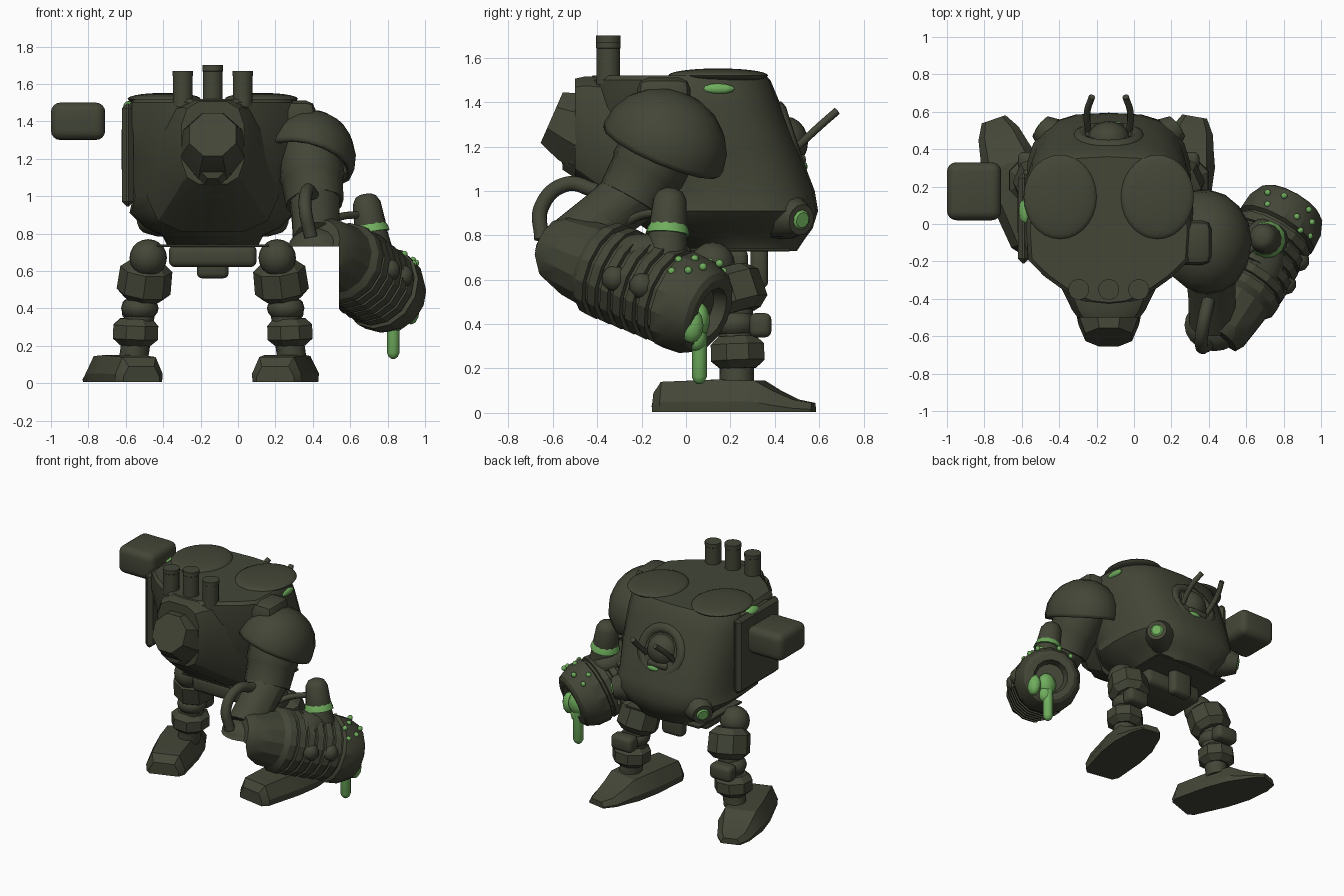
import bpy, bmesh, math
from mathutils import Vector, Matrix

if "Cube" in bpy.data.objects:
    bpy.data.objects.remove(bpy.data.objects["Cube"], do_unlink=True)

CX = -0.135  # centre line of the torso and legs


def material(name, rgb):
    m = bpy.data.materials.new(name)
    m.use_nodes = True
    m.diffuse_color = (*rgb, 1)
    m.node_tree.nodes["Principled BSDF"].inputs["Base Color"].default_value = (*rgb, 1)
    return m


OLIVE = material("dark olive", (0.056, 0.061, 0.038))
GREEN = material("slime green", (0.16, 0.42, 0.11))


def finish(name, bm, mat=OLIVE, angle=35, matrix=None):
    if matrix:
        bm.transform(matrix)
    bmesh.ops.recalc_face_normals(bm, faces=bm.faces)
    me = bpy.data.meshes.new(name)
    bm.to_mesh(me)
    bm.free()
    me.materials.append(mat)
    ob = bpy.data.objects.new(name, me)
    bpy.context.collection.objects.link(ob)
    bpy.ops.object.select_all(action="DESELECT")
    ob.select_set(True)
    bpy.context.view_layer.objects.active = ob
    bpy.ops.object.shade_smooth_by_angle(angle=math.radians(angle))
    return ob


def loft(name, rings, mat=OLIVE, angle=35, matrix=None):
    bm = bmesh.new()
    loops = [[bm.verts.new(p) for p in ring] for ring in rings]
    n = len(loops[0])
    for a, b in zip(loops, loops[1:]):
        for i in range(n):
            j = (i + 1) % n
            bm.faces.new((a[i], a[j], b[j], b[i]))
    bm.faces.new(loops[0][::-1])
    bm.faces.new(loops[-1])
    return finish(name, bm, mat, angle, matrix)


def oval(n, power=1.0, phase=0.0):
    pts = []
    for i in range(n):
        t = math.tau * (i + phase) / n
        c, s = math.cos(t), math.sin(t)
        pts.append((math.copysign(abs(c) ** power, c), math.copysign(abs(s) ** power, s)))
    return pts


def frame(a, b):
    d = (Vector(b) - Vector(a)).normalized()
    u = d.cross(Vector((0, 0, 1)))
    u = u.normalized() if u.length > 0.01 else Vector((1, 0, 0))
    return u, u.cross(d)


def tube(name, a, b, profile, n=16, mat=OLIVE, angle=35):
    """Turned part along a-b; profile is (fraction, radius) pairs."""
    a, b = Vector(a), Vector(b)
    u, w = frame(a, b)
    rings = [[a.lerp(b, t) + r * (u * c + w * s) for c, s in oval(n, 1, 0.5)] for t, r in profile]
    return loft(name, rings, mat, angle)


def ball(name, loc, scale, mat=OLIVE, seg=20):
    bm = bmesh.new()
    bmesh.ops.create_uvsphere(bm, u_segments=seg, v_segments=seg // 2, radius=1)
    return finish(name, bm, mat, 60, Matrix.LocRotScale(Vector(loc), None, Vector(scale)))


def box(name, loc, size, bevel=0.03, segments=3):
    bm = bmesh.new()
    bmesh.ops.create_cube(bm, size=1)
    bm.transform(Matrix.LocRotScale(Vector(loc), None, Vector(size)))
    bmesh.ops.bevel(bm, geom=bm.edges[:], offset=bevel, segments=segments, profile=0.5, affect="EDGES")
    return finish(name, bm)


def hose(name, pts, radius, mat=OLIVE):
    cu = bpy.data.curves.new(name, "CURVE")
    cu.dimensions, cu.bevel_depth, cu.bevel_resolution, cu.use_fill_caps = "3D", radius, 3, True
    sp = cu.splines.new("BEZIER")
    sp.bezier_points.add(len(pts) - 1)
    for bp, p in zip(sp.bezier_points, pts):
        bp.co = p
        bp.handle_left_type = bp.handle_right_type = "AUTO"
    cu.materials.append(mat)
    bpy.context.collection.objects.link(bpy.data.objects.new(name, cu))


def trim(ob, x=.54, z=.73):
    """Open the arm on its inner underside: drop faces inside x and below z."""
    bm = bmesh.new()
    bm.from_mesh(ob.data)
    for co, no in (((x, 0, 0), (1, 0, 0)), ((0, 0, z), (0, 0, 1))):
        bmesh.ops.bisect_plane(bm, geom=bm.verts[:] + bm.edges[:] + bm.faces[:], plane_co=co, plane_no=no)
    inside = [f for f in bm.faces if f.calc_center_median().x < x and f.calc_center_median().z < z]
    bmesh.ops.delete(bm, geom=inside, context="FACES")
    bm.to_mesh(ob.data)
    bm.free()


# Torso: height, half width, near y, far y; narrows toward -y
rings = []
for z, hx, y0, y1 in [(.73, .24, 0, .5), (.79, .27, -.1, .54), (.83, .36, -.18, .57), (.91, .445, -.28, .595),
                      (1.0, .425, -.34, .58), (1.17, .45, -.4, .515), (1.38, .455, -.44, .43),
                      (1.5, .44, -.44, .38), (1.52, .42, -.42, .36)]:
    rings.append([(CX + hx * c * (1 - .9 * max(0, -s - .45)), (y0 + y1) / 2 + s * (y1 - y0) / 2, z)
                  for c, s in oval(24, .68)])
loft("torso", rings, angle=40)

# Engine housing tapering into the snout, with three exhaust stacks
rings = [[(CX + hw * c, y, (z0 + z1) / 2 + s * (z1 - z0) / 2) for c, s in oval(12, .6, .5)]
         for y, hw, z0, z1 in [(-.15, .36, .8, 1.51), (-.36, .25, .95, 1.52), (-.46, .2, 1.03, 1.52), (-.5, .17, 1.06, 1.51)]]
loft("engine_housing", rings, angle=30)
tube("engine_snout", (CX, -.4, 1.24), (CX, -.605, 1.33), [(0, .2), (.55, .175), (1, .135)], 8, angle=25)
tube("engine_chin", (CX, -.4, 1.17), (CX, -.56, 1.16), [(0, .13), (.7, .11), (1, .07)], 8, angle=25)
for i in (-1, 0, 1):
    top = 1.7 if i == 0 else 1.67
    tube("exhaust_stack", (CX + .16 * i, -.35, 1.48), (CX + .16 * i, -.35, top),
         [(0, .054), (.85, .054), (.86, .056), (1, .056)])

# Hanging pelvis
box("pelvis", (CX, .13, .68), (.47, .3, .12), .035)
box("pelvis_hook", (CX, .33, .66), (.17, .08, .2), .03)
box("hull_floor", (CX, .22, .735), (.6, .5, .015), .004, 1)

# Cockpit head in a ring, with whip aerials
ball("cockpit_head", (CX, .45, 1.22), (.115, .1, .115))
bm = bmesh.new()
bmesh.ops.create_circle(bm, segments=8, radius=.04)
bm.transform(Matrix.Translation((.155, 0, 0)) @ Matrix.Rotation(math.pi / 2, 4, "X"))
bmesh.ops.spin(bm, geom=bm.verts[:] + bm.edges[:], cent=(0, 0, 0), axis=(0, 0, 1),
               angle=math.tau, steps=20, use_merge=True)
finish("cockpit_ring", bm, OLIVE, 60, Matrix.Translation((CX, .46, 1.22)) @ Matrix.Rotation(math.radians(-72), 4, "X"))
box("cockpit_visor", (CX, .49, 1.14), (.16, .1, .05), .02)
ball("cockpit_slime", (CX + .03, .53, 1.11), (.05, .018, .022), GREEN, 12)

for s in (-1, 1):
    x = CX + .1 * s
    hose("aerial", [(x, .44, 1.14), (x + .015 * s, .6, 1.29), (x - .01 * s, .68, 1.36)], .018)
    # Hatch discs
    ball("top_hatch", (CX + .26 * s, .145, 1.52), (.195, .225, .032), seg=28)
    # Corner ports
    base = Vector((CX + .22 * s, .41, .9))
    tip = base + Vector((.145 * s, .11, -.03))
    tube("hull_port", base, tip, [(0, .12), (.6, .1), (1, .07)], 14)
    tube("port_slime", tip, tip + (tip - base) * .05, [(0, .045), (1, .035)], 10, GREEN)

# Slime under the hatch rims
ball("left_hatch_slime", (.295, .145, 1.46), (.02, .075, .024), GREEN, 12)
ball("right_hatch_slime", (-.58, .07, 1.475), (.035, .08, .035), GREEN, 12)

# Shoulder roots, bare socket side and floating pod
box("left_shoulder_root", (.28, -.1, 1.41), (.27, .24, .2), .05, 2)
box("right_shoulder_root", (-.54, .02, 1.4), (.15, .34, .2), .05, 2)
box("socket_plate", (-.59, .03, 1.22), (.06, .48, .55), .025, 1)
tube("socket_cap", (-.55, .06, 1.25), (-.622, .06, 1.25), [(0, .16), (.8, .15), (1, .11)], 12)
box("floating_pod", (-.855, .175, 1.4), (.29, .31, .2), .05, 4)

# Legs, mirrored down to the ankle
for s, side, yaw, foot_x in ((-1, "right", 19, -.63), (1, "left", -10, .26)):
    def at(x, y, z):
        return (CX + s * x, y, z)
    ball(side + "_hip", at(.345, .12, .67), (.1, .1, .1))
    tube(side + "_thigh_block", at(.35, .18, .65), at(.375, .24, .45),
         [(0, .09), (.2, .14), (.8, .145), (1, .1)], 8, angle=20)
    tube(side + "_shin", at(.37, .22, .5), at(.425, .23, .12), [(0, .08), (1, .077)])
    ball(side + "_knee", at(.39, .22, .4), (.1, .1, .07))
    box(side + "_knee_pad", at(.4, .335, .395), (.17, .1, .11), .03)
    tube(side + "_ankle_nut", at(.41, .23, .345), at(.415, .235, .2),
         [(0, .09), (.25, .13), (.75, .13), (1, .085)], 8, angle=20)
    rings = []
    for y, w, h in [(-.35, .1, .09), (-.31, .13, .14), (-.05, .155, .15), (.12, .15, .145),
                    (.2, .13, .1), (.29, .11, .06), (.37, .065, .045)]:
        rings.append([(-w, y, .005), (w, y, .005), (w * 1.03, y, h * .35), (w * .72, y, h),
                      (-w * .72, y, h), (-w * 1.03, y, h * .35)])
    loft(side + "_foot", rings, OLIVE, 25,
         Matrix.Translation((foot_x, .21, 0)) @ Matrix.Rotation(math.radians(yaw), 4, "Z"))

# Shoulder pad: a tilted open dome
bm = bmesh.new()
bmesh.ops.create_uvsphere(bm, u_segments=16, v_segments=10, radius=1)
bmesh.ops.bisect_plane(bm, geom=bm.verts[:] + bm.edges[:] + bm.faces[:], plane_co=(0, 0, -.1),
                       plane_no=(0, 0, -1), clear_outer=True)
pad = finish("shoulder_pad", bm, OLIVE, 40, Matrix.Translation((.38, -.1, 1.2))
             @ Matrix.Rotation(math.radians(-23), 4, "X") @ Matrix.Rotation(math.radians(14), 4, "Y")
             @ Matrix.Diagonal((.25, .29, .26, 1)))
pad.modifiers.new("shell", "SOLIDIFY").thickness = .035

# Arm
tube("upper_arm", (.38, -.08, 1.26), (.41, -.25, .96), [(0, .17), (.55, .175), (.6, .165), (1, .155)], 12)
trim(tube("forearm", (.41, -.22, 1.0), (.42, -.52, .76), [(0, .14), (.5, .13), (1, .13)], 12))
trim(ball("elbow", (.43, -.54, .73), (.16, .14, .1)))
hose("arm_hose", [(.4, -.4, 1.0), (.37, -.54, 1.03), (.36, -.65, .93), (.39, -.65, .78)], .035)

# Ribbed cannon with a shallow muzzle
A, B = Vector((.45, -.56, .725)), Vector((.84, .1, .455))
U, W = frame(A, B)
profile = [(-.07, .14), (0, .17), (.14, .185), (.24, .195)]
for k in range(6):
    t = .28 + k * .085
    profile += [(t, .22), (t + .055, .225), (t + .06, .205), (t + .08, .205)]
profile += [(.8, .23), (.9, .225), (1, .19), (1.02, .165), (1.02, .12), (.95, .1)]
trim(tube("cannon", A, B, profile, 14, angle=25))
ball("cannon_mound", (.69, -.17, .71), (.12, .2, .1))


def on_cannon(t, degrees, r):
    a = math.radians(degrees)
    return A.lerp(B, t) + r * (U * math.cos(a) + W * math.sin(a))


# Slime in the muzzle, its drip and spots
ball("muzzle_slime", on_cannon(.97, -70, .05), (.07, .05, .08), GREEN, 14)
ball("lip_slime", on_cannon(1.0, -75, .13), (.045, .045, .06), GREEN, 12)
ball("rim_slime", on_cannon(1.0, -30, .13), (.045, .055, .08), GREEN, 12)
tube("slime_drip", (.83, .06, .4), (.83, .06, .13), [(0, .035), (.88, .035), (.96, .025), (1, .01)], 12, GREEN, 60)
for t, deg in [(.8, 60), (.9, 50), (.86, 75), (.95, 65), (.84, 120), (.92, 130), (.94, 105), (.82, 40)]:
    ball("slime_spot", on_cannon(t, deg, .222), (.018, .018, .018), GREEN, 10)
for t, deg in [(.5, 5), (.68, 10)]:
    ball("cannon_lug", on_cannon(t, deg, .19), (.06, .06, .06), seg=10)

# Slime canister on the cannon
foot, top = Vector((.73, -.09, .7)), Vector((.68, -.07, 1.01))
tube("canister", foot, top, [(0, .1), (.36, .085), (.5, .085), (.85, .075), (.96, .055), (1, .03)], 14)
tube("canister_collar", foot.lerp(top, .34), foot.lerp(top, .5), [(0, .1), (.6, .092), (1, .08)], 12, GREEN)
hose("feed_pipe", [(.46, -.3, .84), (.55, -.2, .89), (.66, -.1, .9)], .02)
